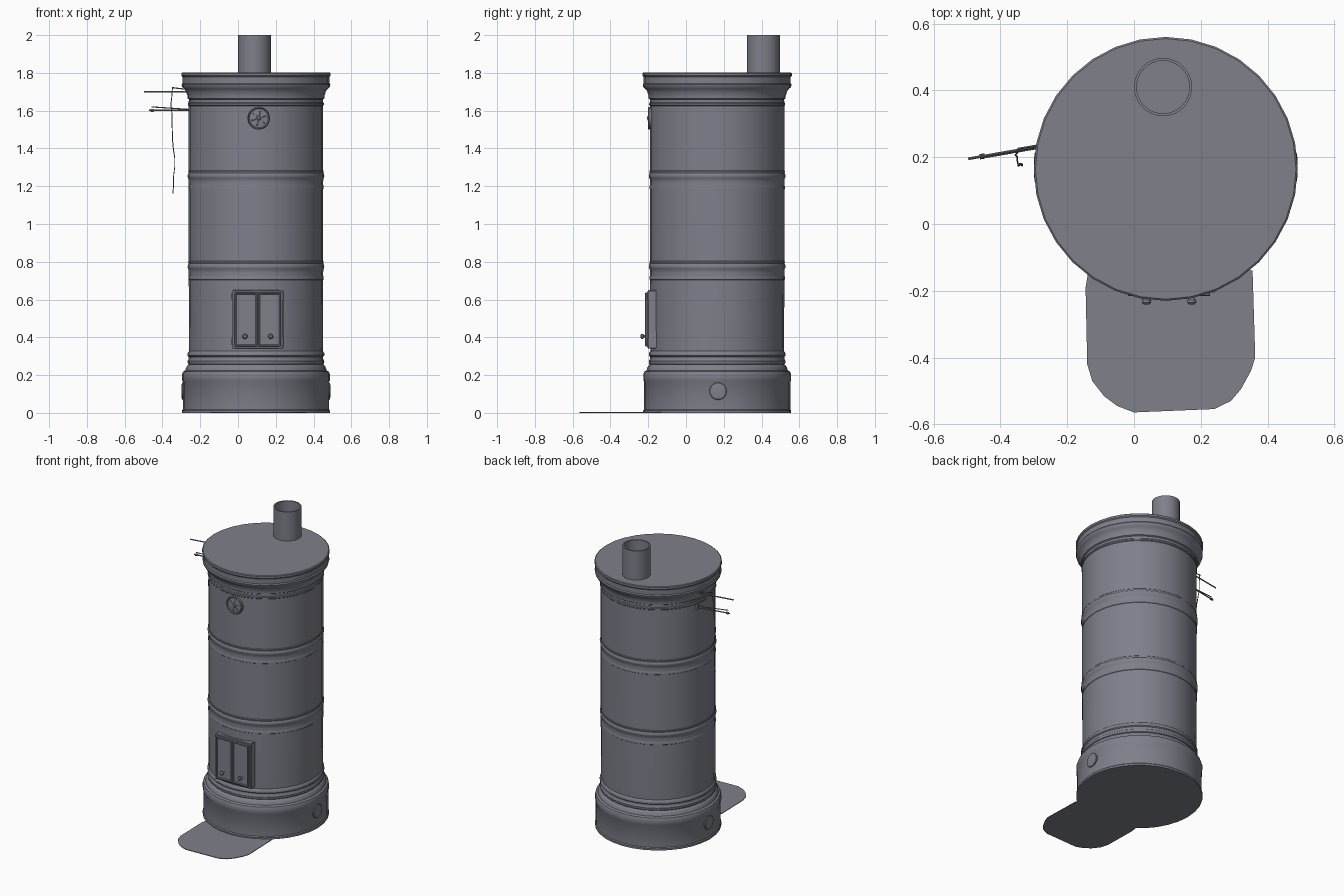
import bpy, bmesh, math, random
from mathutils import Vector, Matrix

if "Cube" in bpy.data.objects:
    bpy.data.objects.remove(bpy.data.objects["Cube"])

random.seed(4)
CX, CY = 0.095, 0.165          # stove axis
R = 0.356                      # barrel radius

grey = bpy.data.materials.new("slate_grey")
grey.diffuse_color = (0.21, 0.215, 0.255, 1)
grey.use_nodes = True
grey.node_tree.nodes["Principled BSDF"].inputs["Base Color"].default_value = grey.diffuse_color


def finish(name, bm, angle=35):
    bmesh.ops.recalc_face_normals(bm, faces=bm.faces)
    me = bpy.data.meshes.new(name)
    bm.to_mesh(me)
    bm.free()
    me.materials.append(grey)
    ob = bpy.data.objects.new(name, me)
    bpy.context.collection.objects.link(ob)
    bpy.ops.object.select_all(action='DESELECT')
    ob.select_set(True)
    bpy.context.view_layer.objects.active = ob
    bpy.ops.object.shade_smooth_by_angle(angle=math.radians(angle))
    return ob


def lathe(name, profile, matrix, sides=32, angle=35):
    """Turn a (radius, height) profile round z; the ends are capped."""
    bm = bmesh.new()
    rings = []
    for r, z in profile:
        rings.append([bm.verts.new(matrix @ Vector((r * math.cos(2 * math.pi * i / sides),
                                                    r * math.sin(2 * math.pi * i / sides), z)))
                      for i in range(sides)])
    for a, b in zip(rings, rings[1:]):
        for i in range(sides):
            j = (i + 1) % sides
            bm.faces.new((a[i], a[j], b[j], b[i]))
    bm.faces.new(rings[0])
    bm.faces.new(rings[-1])
    return finish(name, bm, angle)


def box(name, x0, x1, y0, y1, z0, z1, bevel=0.004):
    bm = bmesh.new()
    bmesh.ops.create_cube(bm, size=1)
    for v in bm.verts:
        v.co = ((x0 + x1) / 2 + v.co.x * (x1 - x0), (y0 + y1) / 2 + v.co.y * (y1 - y0),
                (z0 + z1) / 2 + v.co.z * (z1 - z0))
    bmesh.ops.bevel(bm, geom=bm.edges[:], offset=bevel, segments=1, affect='EDGES')
    return finish(name, bm)


def rod(name, points, radius, sides=8):
    """Thin bar or cord along a path."""
    bm = bmesh.new()
    for a, b in zip(points, points[1:]):
        a, b = Vector(a), Vector(b)
        m = Matrix.Translation((a + b) / 2) @ (b - a).to_track_quat('Z', 'Y').to_matrix().to_4x4()
        bmesh.ops.create_cone(bm, cap_ends=True, segments=sides, radius1=radius, radius2=radius,
                              depth=(b - a).length, matrix=m)
    return finish(name, bm)


axis = Matrix.Translation((CX, CY, 0))
to_front = Matrix.Rotation(math.pi / 2, 4, 'X')      # local z -> -y

# plinth
lathe("plinth", [(0.392, 0), (0.392, 0.012), (0.387, 0.018), (0.387, 0.165), (0.391, 0.172),
                 (0.391, 0.205), (0.386, 0.218), (0.374, 0.225), (0.37, 0.24), (0.362, 0.252),
                 (0.352, 0.258)], axis)

# barrel sections separated by raised rings
lathe("foot_moulding", [(0.35, 0.25), (0.36, 0.26), (0.362, 0.275), (0.356, 0.285), (0.356, 0.297),
                        (0.362, 0.303), (0.362, 0.316), (0.356, 0.325), (0.35, 0.332)], axis)
lathe("barrel", [(R - 0.004, 0.25), (R - 0.002, 0.34), (R, 0.72), (R, 1.23), (R, 1.65)], axis)
for name, z in (("lower_ring", 0.70), ("upper_ring", 1.18)):
    lathe(name, [(R - 0.004, z), (R + 0.002, z + 0.006), (R + 0.002, z + 0.022),
                 (R - 0.001, z + 0.028), (R + 0.001, z + 0.06), (R + 0.004, z + 0.064),
                 (R + 0.006, z + 0.074), (R + 0.004, z + 0.084), (R + 0.001, z + 0.09),
                 (R + 0.003, z + 0.1), (R - 0.004, z + 0.108)], axis)

# cornice and flat lid
lathe("cornice", [(0.352, 1.622), (0.36, 1.63), (0.36, 1.638), (0.355, 1.645), (0.355, 1.66),
                  (0.363, 1.665), (0.363, 1.68), (0.367, 1.69), (0.37, 1.702), (0.38, 1.715),
                  (0.391, 1.725), (0.394, 1.738), (0.389, 1.745), (0.389, 1.778), (0.395, 1.785),
                  (0.395, 1.798), (0.39, 1.802)], axis)

# open flue pipe
lathe("flue_pipe", [(0.087, 1.79), (0.087, 2.0), (0.079, 2.0), (0.079, 1.806)],
      Matrix.Translation((0.087, 0.41, 0)))

# round vent with a rim, rays and centre boss
vent = Matrix.Translation((0.11, CY - R, 1.56)) @ to_front
lathe("vent_disc", [(0.059, -0.02), (0.059, 0.006), (0.055, 0.01), (0.05, 0.006), (0.03, 0.009)], vent, 24)
lathe("vent_boss", [(0.012, 0), (0.012, 0.011), (0.007, 0.015)], vent, 12)
for i in range(6):
    a = i * math.pi / 3 + 0.3
    p = [vent @ Vector((r * math.cos(a), r * math.sin(a), 0.008)) for r in (0.016, 0.042)]
    rod("vent_ray", p, 0.003, 6)

# firebox doors: frame, two leaves with raised borders, knobs, hinges
box("door_frame", -0.03, 0.24, -0.203, -0.15, 0.34, 0.65)
for side, x0, x1, kx in ((-1, -0.018, 0.103, 0.037), (1, 0.107, 0.228, 0.173)):
    box("door_leaf", x0, x1, -0.209, -0.19, 0.352, 0.638, 0.003)
    for a, b in ((x0, x0 + 0.01), (x1 - 0.01, x1)):
        box("leaf_border", a, b, -0.216, -0.2, 0.352, 0.638, 0.003)
    for a, b in ((0.352, 0.362), (0.628, 0.638)):
        box("leaf_border", x0, x1, -0.216, -0.2, a, b, 0.003)
    knob = Matrix.Translation((kx, -0.207, 0.405)) @ to_front
    lathe("door_knob", [(0.007, 0), (0.006, 0.014), (0.013, 0.02), (0.014, 0.028), (0.008, 0.034)], knob, 12)
    hx = -0.028 if side < 0 else 0.238
    for z in (0.36, 0.6):
        rod("door_hinge", [(hx, -0.2, z), (hx, -0.2, z + 0.035)], 0.006)

# soot hatches on both sides of the plinth
for s in (-1, 1):
    m = Matrix.Translation((CX + s * 0.386, 0.17, 0.115)) @ Matrix.Rotation(s * math.pi / 2, 4, 'Y')
    lathe("soot_hatch", [(0.046, -0.02), (0.046, 0.003), (0.043, 0.006), (0.03, 0.008)], m, 24)

# swing rails for drying, with end beads
A, D = Vector((-0.25, 0.238, 0)), Vector((-0.985, -0.171, 0))


def rail_point(t, z, off=0.0):
    p = A + D * t
    return (p.x, p.y + off, z)


rod("upper_rail", [rail_point(0, 1.70), rail_point(0.25, 1.70)], 0.004)
rod("lower_rail", [rail_point(0, 1.602), rail_point(0.225, 1.602)], 0.004)
rod("upper_brace", [rail_point(0, 1.71, 0.004), rail_point(0.1, 1.722, 0.004)], 0.003)
rod("lower_brace", [rail_point(0, 1.606, -0.004), rail_point(0.21, 1.62, -0.004)], 0.003)
rod("rail_bracket", [rail_point(0.0, 1.685), rail_point(0.0, 1.725)], 0.01)
rod("rail_bracket", [rail_point(0.0, 1.585), rail_point(0.0, 1.625)], 0.01)
rod("rail_bead", [rail_point(0.2, 1.602), rail_point(0.215, 1.602)], 0.008)

# hanging cord
cord = [(-0.345 + random.uniform(-0.004, 0.004) - 0.008 * math.sin(i * 0.55),
         0.222 - 0.045 * min(1, i / 6) + random.uniform(-0.004, 0.004), 1.725 - i * 0.047)
        for i in range(13)]
rod("hanging_cord", cord, 0.0025, 6)

# thin hearth plate on the floor
bm = bmesh.new()
outline = [(-0.135, -0.13), (-0.145, -0.19), (-0.14, -0.42), (-0.125, -0.47), (-0.09, -0.515),
           (-0.05, -0.545), (0, -0.564), (0.24, -0.554), (0.29, -0.53), (0.32, -0.495),
           (0.35, -0.44), (0.363, -0.40), (0.355, -0.14), (0.25, -0.1), (-0.05, -0.1)]
face = bm.faces.new([bm.verts.new((x, y, 0)) for x, y in outline])
top = bmesh.ops.extrude_face_region(bm, geom=[face])["geom"]
bmesh.ops.translate(bm, vec=(0, 0, 0.004), verts=[v for v in top if isinstance(v, bmesh.types.BMVert)])
finish("hearth_plate", bm)
